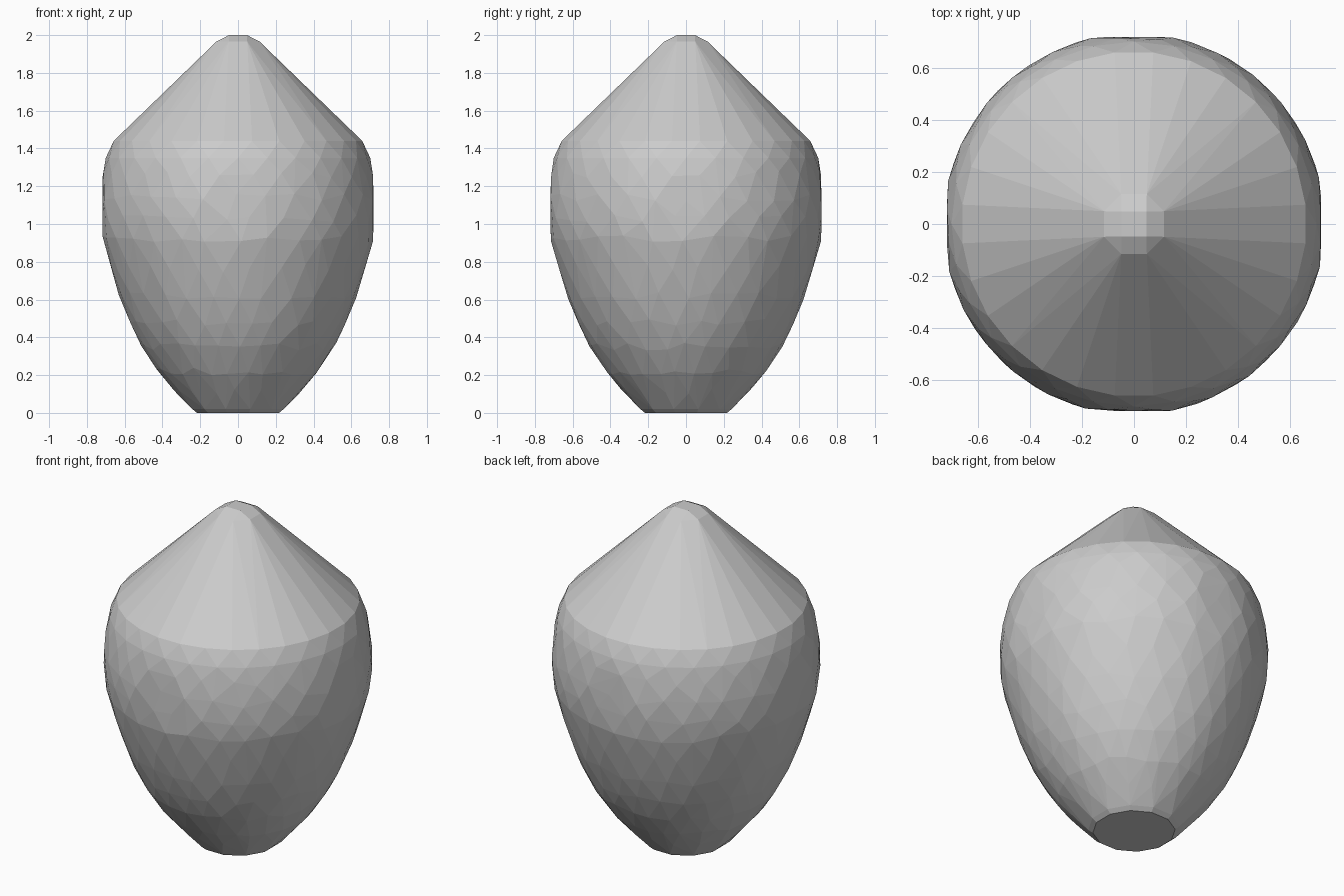
import bpy, bmesh, math, random

if "Cube" in bpy.data.objects:
    bpy.data.objects.remove(bpy.data.objects["Cube"])

random.seed(4)

# Profile of the body: radius, height (bottom to shoulder)
PROFILE = [(0.245, 0.02), (0.34, 0.12), (0.425, 0.22), (0.51, 0.35),
           (0.575, 0.48), (0.63, 0.62), (0.675, 0.765), (0.718, 0.92),
           (0.731, 1.03), (0.732, 1.14), (0.718, 1.26), (0.70, 1.35)]
FLAT = 0.718  # the four sides are shaved flat at this distance
SIDES = 28


def clamp(v, limit):
    return max(-limit, min(limit, v))


def radius_at(z):
    for (r0, z0), (r1, z1) in zip(PROFILE, PROFILE[1:]):
        if z0 <= z <= z1:
            return r0 + (r1 - r0) * (z - z0) / (z1 - z0)
    return PROFILE[0][0] if z < PROFILE[0][1] else PROFILE[-1][0]


def ring(bm, r, z, sides, turn=0.0, limit=FLAT, jitter=0.0):
    for i in range(sides):
        a = 2 * math.pi * (i + turn + random.uniform(-jitter, jitter)) / sides
        zz, rr = z, r
        if jitter:
            zz = z + random.uniform(-0.02, 0.02)
            rr = r + radius_at(zz) - radius_at(z)
        bm.verts.new((clamp(rr * math.cos(a), limit),
                      clamp(rr * math.sin(a), limit), zz))


bm = bmesh.new()

# Flat foot with a slightly bevelled rim
ring(bm, 0.225, 0.0, 12, 0.5)
ring(bm, 0.25, 0.02, 12, 0.5)

# Irregularly faceted, staggered rings of the swelling body
for k, (r, z) in enumerate(PROFILE[1:]):
    ring(bm, r, z, 16 if k == 0 else SIDES, 0.5 * (k % 2),
         jitter=0.0 if z > 1.3 else 0.15)

# Crisp shoulder, then a straight cone up to the small squared tip
ring(bm, 0.662, 1.44, SIDES, 0.5)
ring(bm, 0.128, 1.965, 8, 0.5, limit=0.115)
ring(bm, 0.068, 2.0, 4, 0.5)

# Wrap everything in one tight faceted skin
hull = bmesh.ops.convex_hull(bm, input=bm.verts[:])
bmesh.ops.delete(bm, geom=[v for v in bm.verts if not v.link_faces], context='VERTS')
bmesh.ops.dissolve_limit(bm, angle_limit=math.radians(1.0),
                         verts=bm.verts[:], edges=bm.edges[:])
bmesh.ops.recalc_face_normals(bm, faces=bm.faces[:])

mesh = bpy.data.meshes.new("faceted_bud")
bm.to_mesh(mesh)
bm.free()
bpy.context.collection.objects.link(bpy.data.objects.new("faceted_bud", mesh))
